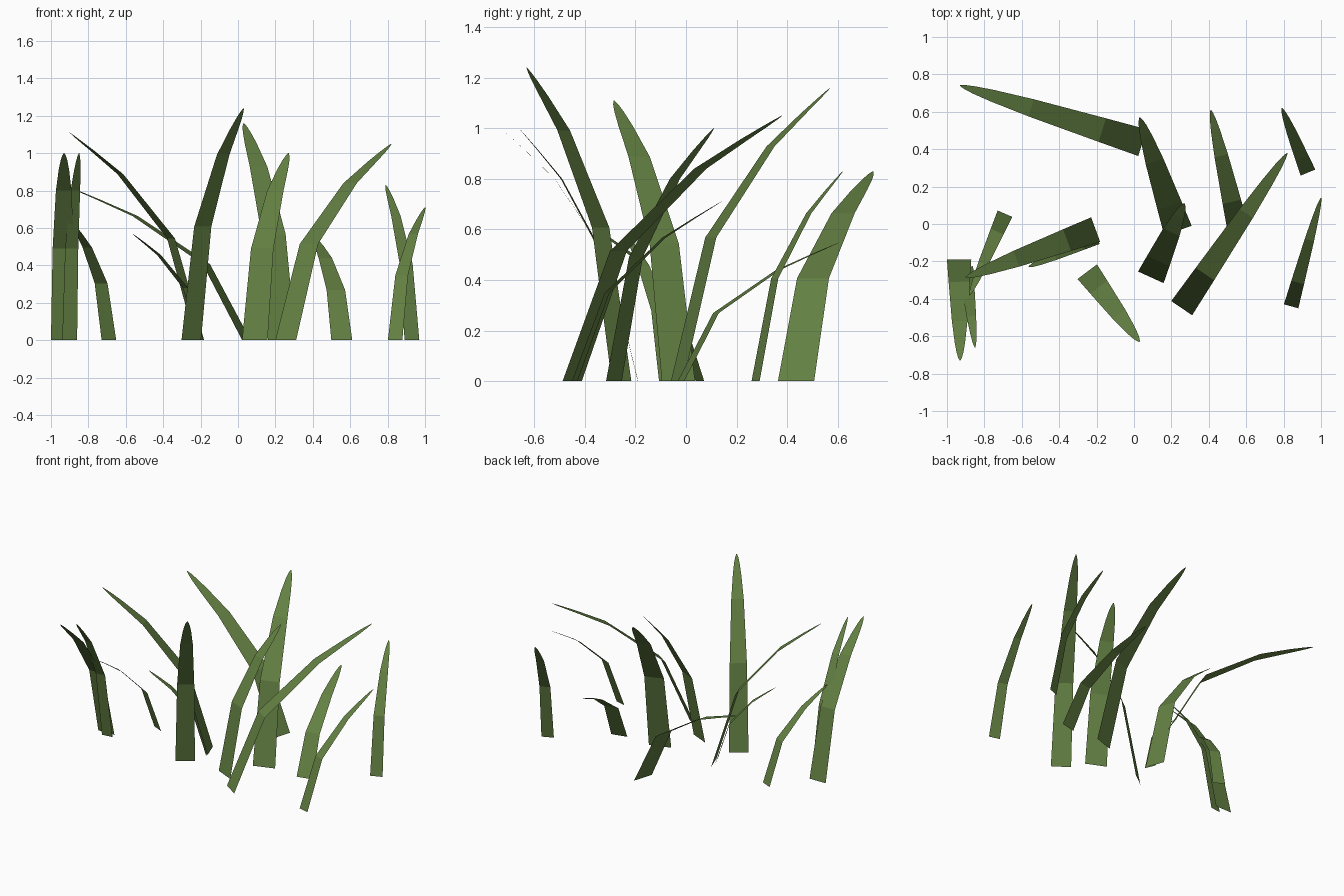
import bpy
from mathutils import Vector

cube = bpy.data.objects.get("Cube")
if cube:
    bpy.data.objects.remove(cube, do_unlink=True)

# One leaf green for every blade
green = bpy.data.materials.new("leaf_green")
green.use_nodes = True
color = (0.125, 0.215, 0.055, 1)
green.diffuse_color = color
bsdf = green.node_tree.nodes["Principled BSDF"]
bsdf.inputs["Base Color"].default_value = color
bsdf.inputs["Roughness"].default_value = 0.9

# Shared blade profile: (reach fraction, height fraction, width fraction)
PROFILE = [(0, 0, 1), (0.22, 0.49, 0.88), (0.61, 0.8, 0.64), (0.82, 0.91, 0.43),
           (0.92, 0.96, 0.28), (0.97, 0.985, 0.16), (1, 1, 0.03)]


def make_blade(name, base, tip, height, width):
    """Flat bent strip leaning from base to tip."""
    base, tip = Vector(base), Vector(tip)
    lean = tip - base
    side = Vector((lean.y, -lean.x)).normalized() * width / 2
    verts = []
    for reach, rise, taper in PROFILE:
        centre = base + lean * reach
        for sign in (-1, 1):
            p = centre + side * taper * sign
            verts.append((p.x, p.y, height * rise))
    faces = [(i, i + 1, i + 3, i + 2) for i in range(0, len(verts) - 2, 2)]
    mesh = bpy.data.meshes.new(name)
    mesh.from_pydata(verts, [], faces)
    mesh.materials.append(green)
    mesh.update()
    bpy.context.collection.objects.link(bpy.data.objects.new(name, mesh))


# Each blade: base, tip, height, width
BLADES = {
    "back_long_blade": ((0.045, 0.435), (-0.93, 0.74), 0.83, 0.15),
    "middle_tall_blade": ((0.235, -0.035), (0.03, 0.57), 1.16, 0.155),
    "middle_short_blade": ((0.09, -0.285), (0.27, 0.11), 1.0, 0.15),
    "left_long_blade": ((0.255, -0.45), (0.82, 0.38), 1.05, 0.135),
    "left_low_blade": ((0.555, -0.02), (0.41, 0.61), 0.55, 0.115),
    "left_back_blade": ((0.93, 0.275), (0.79, 0.62), 0.83, 0.085),
    "left_front_blade": ((0.84, -0.44), (1.0, 0.14), 0.71, 0.08),
    "right_wide_blade": ((-0.935, -0.19), (-0.93, -0.73), 1.0, 0.13),
    "right_narrow_blade": ((-0.9, -0.23), (-0.85, -0.66), 1.0, 0.08),
    "right_low_blade": ((-0.69, 0.055), (-0.88, -0.38), 0.62, 0.085),
    "inner_long_blade": ((-0.205, -0.03), (-0.9, -0.285), 1.11, 0.14),
    "inner_low_blade": ((-0.2, -0.07), (-0.565, -0.23), 0.57, 0.08),
    "front_tall_blade": ((-0.25, -0.255), (0.03, -0.63), 1.24, 0.13),
}
for name, spec in BLADES.items():
    make_blade(name, *spec)
